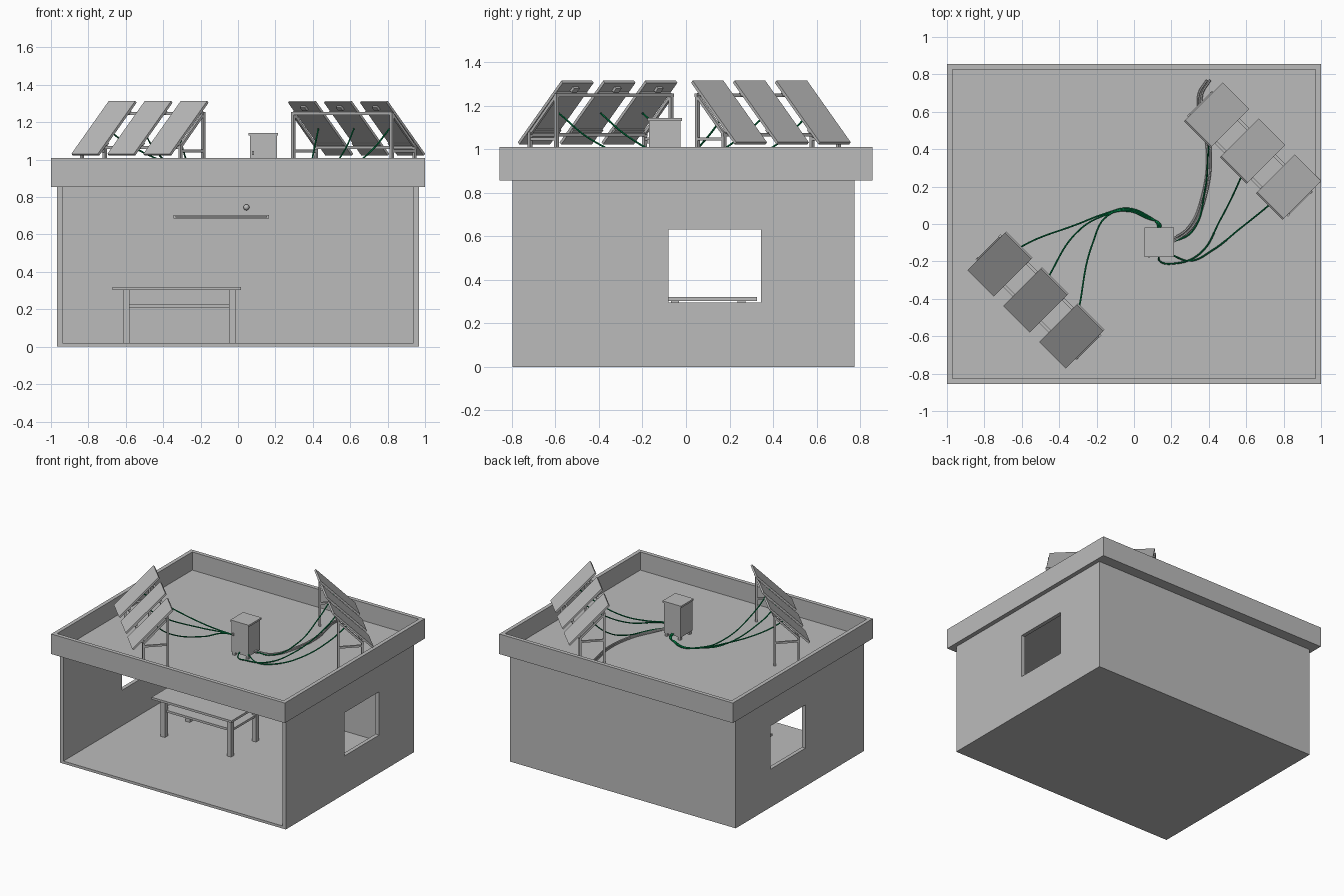
import bpy
from math import radians
from mathutils import Matrix, Vector

if "Cube" in bpy.data.objects:
    bpy.data.objects.remove(bpy.data.objects["Cube"], do_unlink=True)


def material(name, colour):
    m = bpy.data.materials.new(name)
    m.diffuse_color = (*colour, 1)
    m.use_nodes = True
    m.node_tree.nodes["Principled BSDF"].inputs["Base Color"].default_value = (*colour, 1)
    return m


GREY = material("plain_grey", (0.5, 0.5, 0.5))
GREEN = material("cable_green", (0.0, 0.2, 0.055))
DECK = 0.87
WORLD = Matrix.Identity(4)


def box(name, low, high, frame=WORLD):
    """Box between two corners, placed in a frame."""
    low, high = Vector(low), Vector(high)
    bpy.ops.mesh.primitive_cube_add(size=1)
    ob = bpy.context.object
    ob.name = name
    ob.data.transform(Matrix.Translation((low + high) / 2) @ Matrix.Diagonal((*(high - low), 1)))
    ob.matrix_world = frame
    ob.data.materials.append(GREY)
    return ob


def bar(name, start, end, frame=WORLD, width=0.016):
    """Square bar between two points."""
    start, end = Vector(start), Vector(end)
    axis = end - start
    turn = axis.to_track_quat('Z', 'Y').to_matrix().to_4x4()
    h = width / 2
    return box(name, (-h, -h, 0), (h, h, axis.length), frame @ Matrix.Translation(start) @ turn)


def cut(ob, low, high):
    cutter = box("cutter", low, high)
    cutter.hide_render = True
    mod = ob.modifiers.new("cut", 'BOOLEAN')
    mod.operation = 'DIFFERENCE'
    mod.solver = 'EXACT'
    mod.object = cutter
    bpy.context.view_layer.objects.active = ob
    bpy.ops.object.modifier_apply(modifier=mod.name)
    bpy.data.objects.remove(cutter, do_unlink=True)


def cable(name, points, mat, radius):
    data = bpy.data.curves.new(name, 'CURVE')
    data.dimensions = '3D'
    data.bevel_depth = radius
    data.bevel_resolution = 1
    data.resolution_u = 8
    spline = data.splines.new('BEZIER')
    spline.bezier_points.add(len(points) - 1)
    for bp, p in zip(spline.bezier_points, points):
        bp.co = p
        bp.handle_left_type = bp.handle_right_type = 'AUTO'
    data.materials.append(mat)
    ob = bpy.data.objects.new(name, data)
    bpy.context.collection.objects.link(ob)
    bpy.ops.object.select_all(action='DESELECT')
    ob.select_set(True)
    bpy.context.view_layer.objects.active = ob
    bpy.ops.object.convert(target='MESH')
    bpy.ops.object.shade_smooth_by_angle()


# Room: open front, a window through both side walls
room = box("room_walls", (-0.967, -0.796, 0), (0.967, 0.773, 0.855))
cut(room, (-0.937, -1, 0.02), (0.937, 0.743, 1))
cut(room, (-1.2, -0.08, 0.295), (1.2, 0.345, 0.63))

# Overhanging roof with a sunken deck inside the parapet
roof = box("roof", (-1, -0.856, 0.855), (1, 0.856, 1.01))
cut(roof, (-0.97, -0.826, DECK), (0.97, 0.826, 1.2))

# Table
box("table_top", (-0.67, -0.1, 0.303), (0.015, 0.325, 0.32))
box("table_shelf", (-0.61, -0.05, 0.208), (-0.02, 0.26, 0.225))
for x in (-0.597, -0.03):
    for y in (-0.05, 0.255):
        box("table_leg", (x - 0.018, y - 0.018, 0.02), (x + 0.018, y + 0.018, 0.303))

# Lamp strip and round fitting on the inside back wall
box("lamp_base", (-0.345, 0.728, 0.685), (0.165, 0.743, 0.705))
box("lamp_tube", (-0.335, 0.715, 0.69), (0.155, 0.728, 0.7))
bpy.ops.mesh.primitive_uv_sphere_add(segments=16, ring_count=8, radius=0.016, location=(0.045, 0.729, 0.745))
bulb = bpy.context.object
bulb.name = "wall_bulb"
bulb.data.materials.append(GREY)
bpy.ops.object.shade_smooth()

# Battery cabinet
box("cabinet_body", (0.064, -0.17, 0.895), (0.208, -0.025, 1.128))
box("cabinet_lid", (0.057, -0.176, 1.128), (0.215, -0.019, 1.142))
box("cabinet_handle", (0.076, -0.18, 1.025), (0.086, -0.17, 1.045))
for x in (0.08, 0.192):
    for y in (-0.155, -0.04):
        box("cabinet_foot", (x - 0.01, y - 0.01, DECK), (x + 0.01, y + 0.01, 0.895))


# Two racks of three tilted panels
def rack(centre, angle):
    frame = Matrix.Translation((*centre, 0)) @ Matrix.Rotation(radians(angle), 4, 'Z')
    back, front, end = 0.106, -0.066, 0.372
    for s in (-end, end):
        bar("rack_tall_post", (s, back, DECK), (s, back, 1.255), frame)
        bar("rack_short_post", (s, front, DECK), (s, front, 1.078), frame)
        bar("rack_side_brace", (s, front, 1.046), (s, back, 1.046), frame, 0.014)
        bar("rack_rafter", (s, front, 1.07), (s, back, 1.245), frame, 0.014)
    bar("rack_top_beam", (-end - 0.01, back, 1.248), (end + 0.01, back, 1.248), frame)
    bar("rack_low_beam", (-end - 0.01, front, 1.066), (end + 0.01, front, 1.066), frame)
    for i in (-1, 0, 1):
        tilt = frame @ Matrix.Translation((i * 0.272, 0, 1.168)) @ Matrix.Rotation(radians(45), 4, 'X')
        box("solar_panel", (-0.1, -0.2, -0.007), (0.1, 0.2, 0.007), tilt)
        for y in (-0.11, 0.13):
            box("panel_rib", (-0.098, y - 0.01, -0.015), (0.098, y + 0.01, -0.007), tilt)
        box("junction_box", (-0.018, 0.15, -0.02), (0.018, 0.175, -0.007), tilt)


rack((-0.524, -0.406), -45)
rack((0.634, 0.39), 135)

# Green cables from the front rack, gathered behind the cabinet
for i, (mid, low) in enumerate([((-0.6, -0.12, 1.09), (-0.3, 0.0, 0.95)),
                                ((-0.45, -0.27, 1.06), (-0.29, -0.03, 0.93)),
                                ((-0.29, -0.43, 1.04), (-0.22, -0.1, 0.91))]):
    start = (-0.70 + i * 0.1925, -0.2 - i * 0.1925, 1.165)
    o = i * 0.007
    cable("front_rack_cable", [start, mid, low, (-0.14, 0.06 - o, 0.9), (-0.03, 0.083 - o, 0.885),
                               (0.07, 0.045 - o, 0.885), (0.125 + o, 0.0, 0.89), (0.125 + o, -0.03, 0.91)],
          GREEN, 0.0045)

# Green cables from the back rack, gathered beside the cabinet
for points in (
    [(0.43, 0.57, 1.165), (0.4, 0.415, 1.02), (0.38, 0.185, 0.91), (0.31, -0.04, 0.885), (0.2, -0.1, 0.91)],
    [(0.62, 0.375, 1.165), (0.57, 0.245, 1.05), (0.46, 0.02, 0.92), (0.35, -0.16, 0.885),
     (0.21, -0.212, 0.885), (0.14, -0.2, 0.885), (0.13, -0.165, 0.91)],
    [(0.81, 0.18, 1.165), (0.715, 0.095, 1.05), (0.56, -0.03, 0.93), (0.42, -0.14, 0.885),
     (0.3, -0.197, 0.885), (0.2, -0.165, 0.91)],
):
    cable("back_rack_cable", points, GREEN, 0.0045)

# Pair of grey supply cables along the deck
for o in (0, 0.018):
    cable("supply_cable", [(0.39 + o, 0.77, 0.88), (0.345 + o, 0.69, 0.88), (0.36 + o, 0.55, 0.88),
                           (0.39 + o, 0.4, 0.88), (0.365 + o, 0.15, 0.88), (0.29 + o, -0.02, 0.882),
                           (0.2, -0.085 - o, 0.91)], GREY, 0.006)
